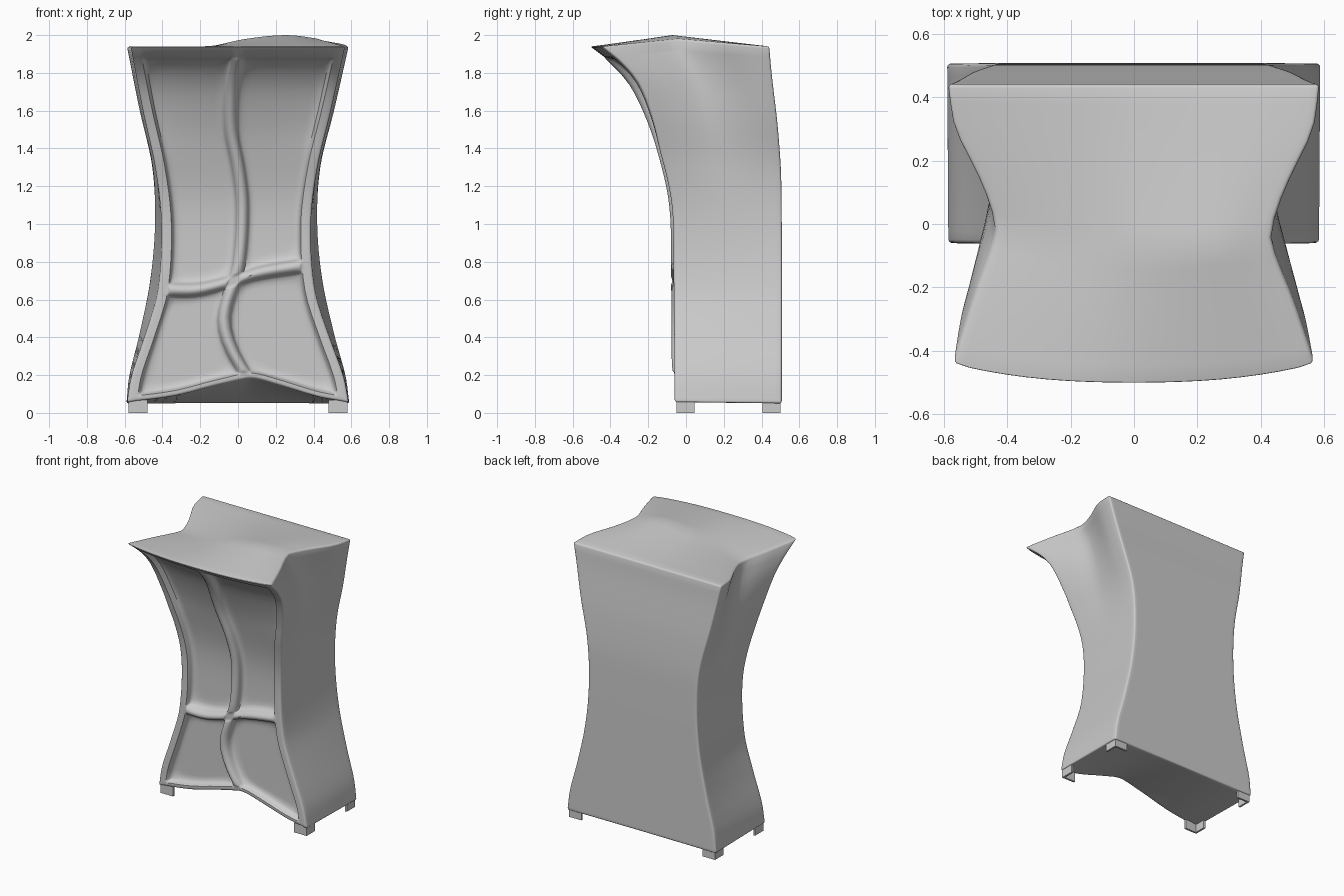
import bpy, bmesh, math

if "Cube" in bpy.data.objects:
    bpy.data.objects.remove(bpy.data.objects["Cube"])


def curve(pts, t):
    """Smooth curve through (position, value) points."""
    if t <= pts[0][0]:
        return pts[0][1]
    if t >= pts[-1][0]:
        return pts[-1][1]
    n = len(pts)

    def slope(i):
        a, b = pts[max(i - 1, 0)], pts[min(i + 1, n - 1)]
        return (b[1] - a[1]) / (b[0] - a[0])
    i = max(k for k in range(n - 1) if pts[k][0] <= t)
    (t0, a), (t1, b) = pts[i], pts[i + 1]
    h = t1 - t0
    s = (t - t0) / h
    return (a * (2*s**3 - 3*s*s + 1) + b * (3*s*s - 2*s**3)
            + h * slope(i) * (s**3 - 2*s*s + s) + h * slope(i + 1) * (s**3 - s*s))


def mix(a, b, t):
    return a + (b - a) * t


def knot(ks, c):
    i = min(int(c), len(ks) - 2)
    return mix(ks[i], ks[i + 1], c - i)


# Profiles over height
BACK_W = [(.05, .59), (.2, .572), (.4, .52), (.7, .457), (1, .43), (1.3, .445), (1.6, .515), (1.94, .588)]
FRONT_W = [(.05, .588), (.2, .56), (.4, .49), (.65, .415), (1, .395), (1.3, .43), (1.6, .5), (1.94, .572)]
FRONT_Y = [(.05, -.06), (.7, -.065), (1.1, -.075), (1.4, -.142), (1.6, -.215), (1.75, -.295), (1.85, -.39), (1.94, -.507)]
BACK_Y = [(.05, .507), (1.2, .505), (1.5, .487), (1.8, .453), (1.95, .44)]
DIVIDER = [(.19, .05), (.36, -.04), (.5, -.068), (.65, -.03), (.8, .015), (1.1, .033), (1.3, .01), (1.5, -.03), (1.72, -.03), (1.9, 0)]
# Profiles over width
ARCH = [(-1, .055), (-.6, .09), (-.25, .15), (.05, .185), (.35, .145), (.7, .085), (1, .055)]
SHELF = [(-1, .655), (-.5, .65), (-.1, .685), (.3, .74), (1, .785)]
CROWN = [(-1, -.035), (-.35, 0), (.1, .04), (.6, .06), (1, .04)]
# Profile over depth: how far the sides pinch in at the top
PINCH = [(0, 0), (.22, .07), (.44, .145), (.54, .13), (.66, .09), (.84, .018), (1, 0)]


def panel_drop(c, soft):
    """0 on the frame, 1 in the middle of a panel: a small step, then a soft bowl."""
    i, f = min(int(c), 4), c - min(int(c), 4)
    if i in (1, 3):
        e = min(f, 1 - f) / soft[i // 2]
        a, b = min(1, e / .3), min(1, e / 1.6)
        return .55 * a * a * (3 - 2 * a) + .45 * b * (2 - b)
    return 0


def bulge(c):
    return math.sin(math.pi * (c - 2)) if 2 <= c <= 3 else 0


def place(c, r, v):
    """Map column, row and depth to a point on the cabinet."""
    u = knot([-1, -.88, -.06, .06, .88, 1], c)
    tent = min(v / .45, (1 - v) / .55)
    bottom = mix(curve(ARCH, u), .05, v)
    top = 1.94 + curve(CROWN, u) * tent
    shelf = mix(curve(SHELF, u), .72, v)
    z = knot([bottom, bottom + .027, shelf - .024, shelf + .024, top - .055, top], r)
    high = max(0, min(1, (z - 1.0) / .94))
    w = mix(curve(FRONT_W, z), curve(BACK_W, z), v) - high**2 * curve(PINCH, v)
    d = curve(DIVIDER, z) * (1 - v)
    x = knot([-w, -w + .052, d - .025, d + .025, w - .052, w], c) - .01 * math.sin(math.pi * min(z, 2) / 2)
    over = max(0, (z - 1.4) / .54)
    yf = curve(FRONT_Y, z) + .065 * over * abs(u)**2.5
    y = mix(yf, curve(BACK_Y, z), v)
    if v == 0:
        y += .05 * min(1, 1.15 * panel_drop(c, (.13, .13)) * panel_drop(r, (.1, .06)))
        frame = panel_drop(c, (.1, .1)), panel_drop(r, (.1, .05))
        y -= .014 * max(bulge(c) * frame[1], bulge(r) * frame[0])
    return x, y, z


# Grid lines follow the frame, dividers and panel borders
PANEL = [0, .012, .025, .04, .07, .11, .16, .25, .37, .5, .63, .75, .84, .89, .93, .96, .975, .988]
TALL = [0, .006, .012, .02, .04, .065] + [.1 + .043 * k for k in range(20)] + [.94, .96, .98, .988, .994]
BAR = [0, .25, .5, .75]
cols = [0, .6] + [1 + f for f in PANEL] + [2 + f for f in BAR] + [3 + f for f in PANEL] + [4, 4.4, 5]
rows = [0] + [1 + f for f in PANEL] + [2 + f for f in BAR] + [3 + f for f in TALL] + [4, 5]
deps = [.45 * k / 7 for k in range(7)] + [.45 + .55 * k / 8 for k in range(8)] + [1]
size = (len(cols) - 1, len(rows) - 1, len(deps) - 1)

# Cabinet body with recessed front panels
bm = bmesh.new()
verts = {}


def vert(key):
    if key not in verts:
        verts[key] = bm.verts.new(place(cols[key[0]], rows[key[1]], deps[key[2]]))
    return verts[key]


for axis in range(3):
    a, b = [k for k in range(3) if k != axis]
    for end in (0, size[axis]):
        for i in range(size[a]):
            for j in range(size[b]):
                face = []
                for di, dj in ((0, 0), (1, 0), (1, 1), (0, 1)):
                    key = [0, 0, 0]
                    key[axis], key[a], key[b] = end, i + di, j + dj
                    face.append(vert(tuple(key)))
                bm.faces.new(face)
bmesh.ops.recalc_face_normals(bm, faces=bm.faces)

# Soft rounded outer edges
keys = {v: k for k, v in verts.items()}
outer = [e for e in bm.edges if sum(
    keys[e.verts[0]][k] == keys[e.verts[1]][k] and keys[e.verts[0]][k] in (0, size[k])
    for k in range(3)) == 2]
bmesh.ops.bevel(bm, geom=outer, offset=.012, segments=3, profile=.5, affect='EDGES', clamp_overlap=True)


def finish(bm, name):
    mesh = bpy.data.meshes.new(name)
    bm.to_mesh(mesh)
    bm.free()
    ob = bpy.data.objects.new(name, mesh)
    bpy.context.collection.objects.link(ob)
    bpy.ops.object.select_all(action='DESELECT')
    ob.select_set(True)
    bpy.context.view_layer.objects.active = ob
    bpy.ops.object.shade_smooth_by_angle(angle=math.radians(42))
    return ob


finish(bm, "cabinet_body")

# Four short corner-bracket feet: L-shaped, open towards the middle
L = [(0, 0), (.1, 0), (.1, .014), (.014, .014), (.014, .095), (0, .095)]
for name, sx, sy in (("front_left_foot", -1, -1), ("front_right_foot", 1, -1),
                     ("back_left_foot", -1, 1), ("back_right_foot", 1, 1)):
    bm = bmesh.new()
    cx, cy = .579 * sx, (.499 if sy > 0 else -.05)
    base = bm.faces.new([bm.verts.new((cx - sx * x, cy - sy * y, 0)) for x, y in L])
    top = bmesh.ops.extrude_face_region(bm, geom=[base])["geom"]
    bmesh.ops.translate(bm, verts=[v for v in top if isinstance(v, bmesh.types.BMVert)], vec=(0, 0, .068))
    bmesh.ops.recalc_face_normals(bm, faces=bm.faces)
    finish(bm, name)
